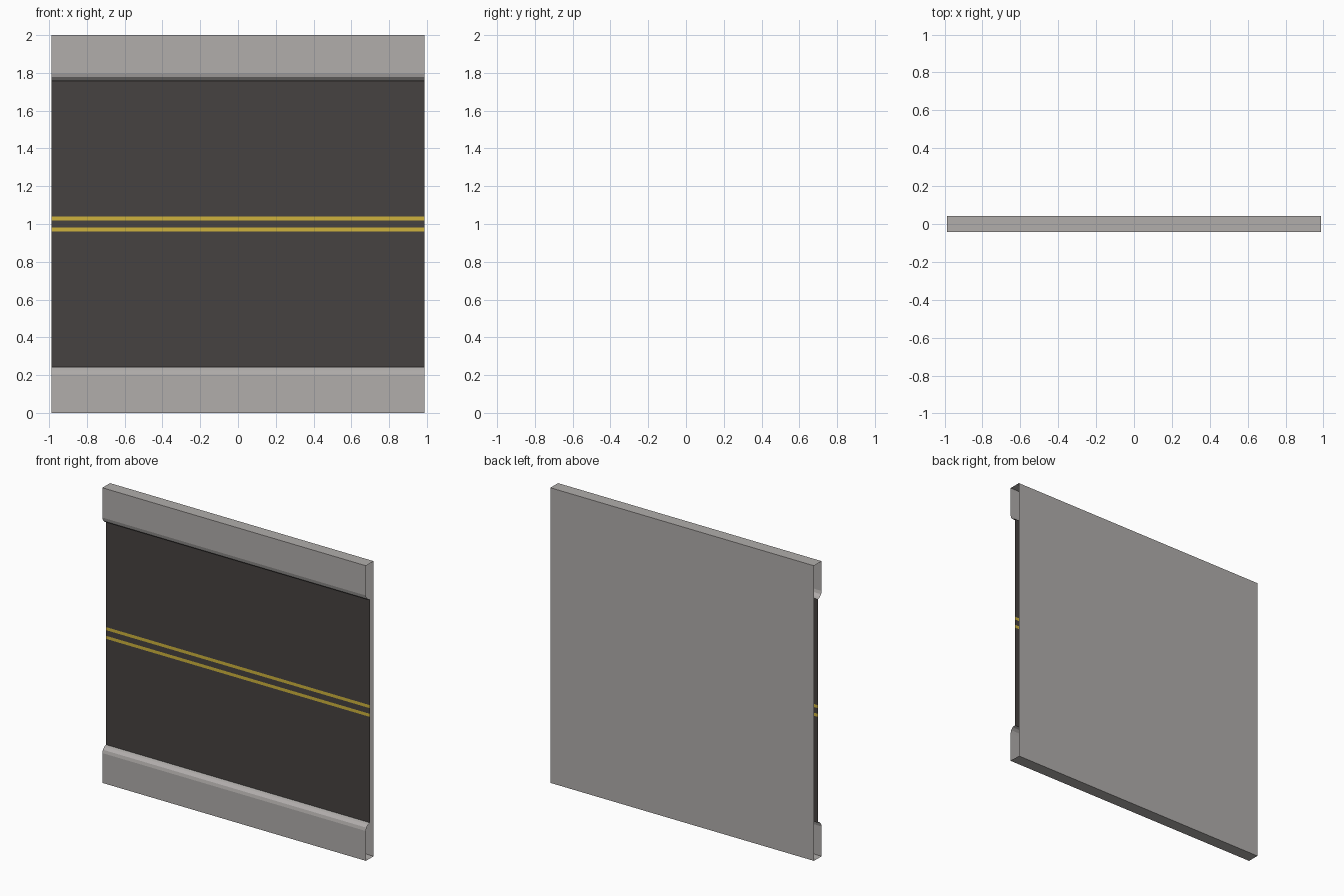
import bpy, bmesh, math

if "Cube" in bpy.data.objects:
    bpy.data.objects.remove(bpy.data.objects["Cube"])

HALF_X = 0.988     # half length of the road piece
DEPTH = 0.041      # half thickness
ROAD_Y = 0.0       # road surface, sunk behind the pavement front


def material(name, rgb):
    m = bpy.data.materials.new(name)
    m.diffuse_color = (*rgb, 1)
    m.use_nodes = True
    m.node_tree.nodes["Principled BSDF"].inputs["Base Color"].default_value = m.diffuse_color
    return m


pavement = material("pavement grey", (0.44, 0.42, 0.41))
asphalt = material("dark asphalt", (0.061, 0.054, 0.052))
yellow = material("lane yellow", (0.62, 0.45, 0.047))


def sheet(name, profile, mats, pick=lambda z: 0):
    """Sweep an open (y, z) profile along x; ends stay open."""
    bm = bmesh.new()
    rows = [[bm.verts.new((x, y, z)) for x in (-HALF_X, HALF_X)] for y, z in profile]
    for a, b in zip(rows, rows[1:]):
        f = bm.faces.new((a[0], a[1], b[1], b[0]))
        f.material_index = pick(f.calc_center_median().z)
    me = bpy.data.meshes.new(name)
    bm.to_mesh(me)
    bm.free()
    for m in mats:
        me.materials.append(m)
    ob = bpy.data.objects.new(name, me)
    bpy.context.collection.objects.link(ob)
    return ob


# Lower pavement: underside, front face and rounded curb down to the road
R = ROAD_Y + DEPTH
CURB = 0.243
lower = [(DEPTH, 0), (-DEPTH, 0)]
for i in range(4):
    t = math.radians(30 * i)
    lower.append((ROAD_Y - R * math.cos(t), CURB - R + R * math.sin(t)))
sheet("lower_pavement", lower, [pavement])

# Upper pavement is the mirror image about z = 1
upper = [(y, 2 - z) for y, z in reversed(lower)]
sheet("upper_pavement", upper, [pavement])

# Road surface with two painted centre lines
levels = (CURB, 0.96, 0.981, 1.019, 1.04, 2 - CURB)
sheet("road", [(ROAD_Y, z) for z in levels], [asphalt, yellow],
      lambda z: 1 if 0.025 - 0.01 < abs(z - 1) < 0.04 else 0)

# Flat back panel
sheet("back_panel", [(DEPTH, 2), (DEPTH, 0)], [pavement])
